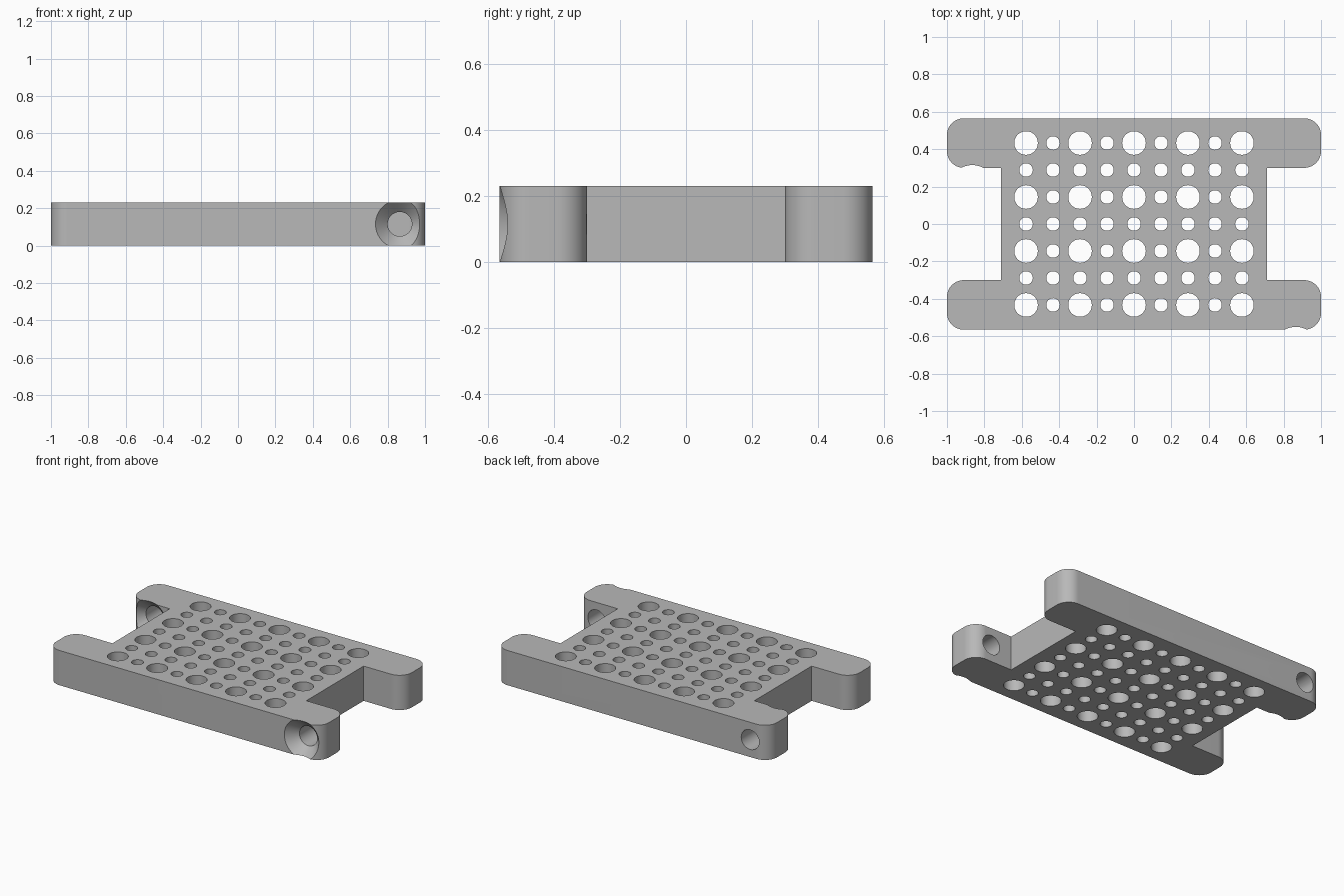
import bpy, bmesh
from math import pi, cos, sin
from mathutils import Vector, Matrix

cube = bpy.data.objects.get("Cube")
if cube:
    bpy.data.objects.remove(cube, do_unlink=True)

HEIGHT = 0.23
ARM_X, BODY_X = 1.0, 0.71
OUTER_Y, INNER_Y = 0.565, 0.3
CORNER = 0.09
PITCH = 0.1443
BIG, SMALL = 0.063, 0.036


def make_object(name, bm):
    bmesh.ops.recalc_face_normals(bm, faces=bm.faces[:])
    mesh = bpy.data.meshes.new(name)
    bm.to_mesh(mesh)
    bm.free()
    obj = bpy.data.objects.new(name, mesh)
    bpy.context.collection.objects.link(obj)
    return obj


def turned_pin(bm, profile, matrix, sides=48):
    """Closed solid turned around local z from (height, radius) pairs."""
    rings = []
    for height, radius in profile:
        rings.append([bm.verts.new(matrix @ Vector((
            radius * cos(2 * pi * i / sides),
            radius * sin(2 * pi * i / sides), height))) for i in range(sides)])
    for low, high in zip(rings, rings[1:]):
        for i in range(sides):
            j = (i + 1) % sides
            bm.faces.new((low[i], low[j], high[j], high[i]))
    bm.faces.new(rings[0][::-1])
    bm.faces.new(rings[-1])


def arc(cx, cy, start, steps=16):
    return [(cx + CORNER * cos(start + pi / 2 * i / steps),
             cy + CORNER * sin(start + pi / 2 * i / steps))
            for i in range(steps + 1)]


# Plate outline: one quarter, then mirrored around
quarter = [(BODY_X, INNER_Y)]
quarter += arc(ARM_X - CORNER, INNER_Y + CORNER, -pi / 2)
quarter += arc(ARM_X - CORNER, OUTER_Y - CORNER, 0)
outline = list(quarter)
outline += [(-x, y) for x, y in reversed(quarter)]
outline += [(-x, -y) for x, y in quarter]
outline += [(x, -y) for x, y in reversed(quarter)]

bm = bmesh.new()
base = bm.faces.new([bm.verts.new((x, y, 0)) for x, y in outline])
side = bmesh.ops.extrude_face_region(bm, geom=[base], use_keep_orig=True)
top_verts = [g for g in side["geom"] if isinstance(g, bmesh.types.BMVert)]
bmesh.ops.translate(bm, verts=top_verts, vec=(0, 0, HEIGHT))
plate = make_object("perforated_plate", bm)

# Grid of alternating large and small through holes
bm = bmesh.new()
for col in range(-4, 5):
    for row in range(-3, 4):
        radius = BIG if col % 2 == 0 and row % 2 else SMALL
        turned_pin(bm, [(-0.05, radius), (HEIGHT + 0.05, radius)],
                   Matrix.Translation((col * PITCH, row * PITCH, 0)))

# Countersunk screw holes through two opposite arms
bore, sink, over = 0.065, 0.13, 0.01
arm = OUTER_Y - INNER_Y
screw = [(-over, sink + over), (sink - bore, bore), (arm + 0.05, bore)]
for x, y in ((0.865, -OUTER_Y), (-0.865, INNER_Y)):
    turned_pin(bm, screw, Matrix.Translation((x, y, HEIGHT / 2))
               @ Matrix.Rotation(-pi / 2, 4, 'X'), 64)
cutter = make_object("hole_cutter", bm)
cutter.hide_render = True

# Cut the holes and keep the finished mesh
cut = plate.modifiers.new("holes", 'BOOLEAN')
cut.operation = 'DIFFERENCE'
cut.solver = 'EXACT'
cut.object = cutter
bpy.ops.object.select_all(action='DESELECT')
plate.select_set(True)
bpy.context.view_layer.objects.active = plate
bpy.ops.object.modifier_apply(modifier=cut.name)
bpy.data.objects.remove(cutter, do_unlink=True)
bpy.ops.object.shade_smooth_by_angle(angle=pi / 6)

# Single grey material
grey = bpy.data.materials.new("plain_grey")
grey.use_nodes = True
colour = (0.48, 0.48, 0.48, 1)
grey.diffuse_color = colour
grey.node_tree.nodes["Principled BSDF"].inputs["Base Color"].default_value = colour
plate.data.materials.clear()
plate.data.materials.append(grey)
